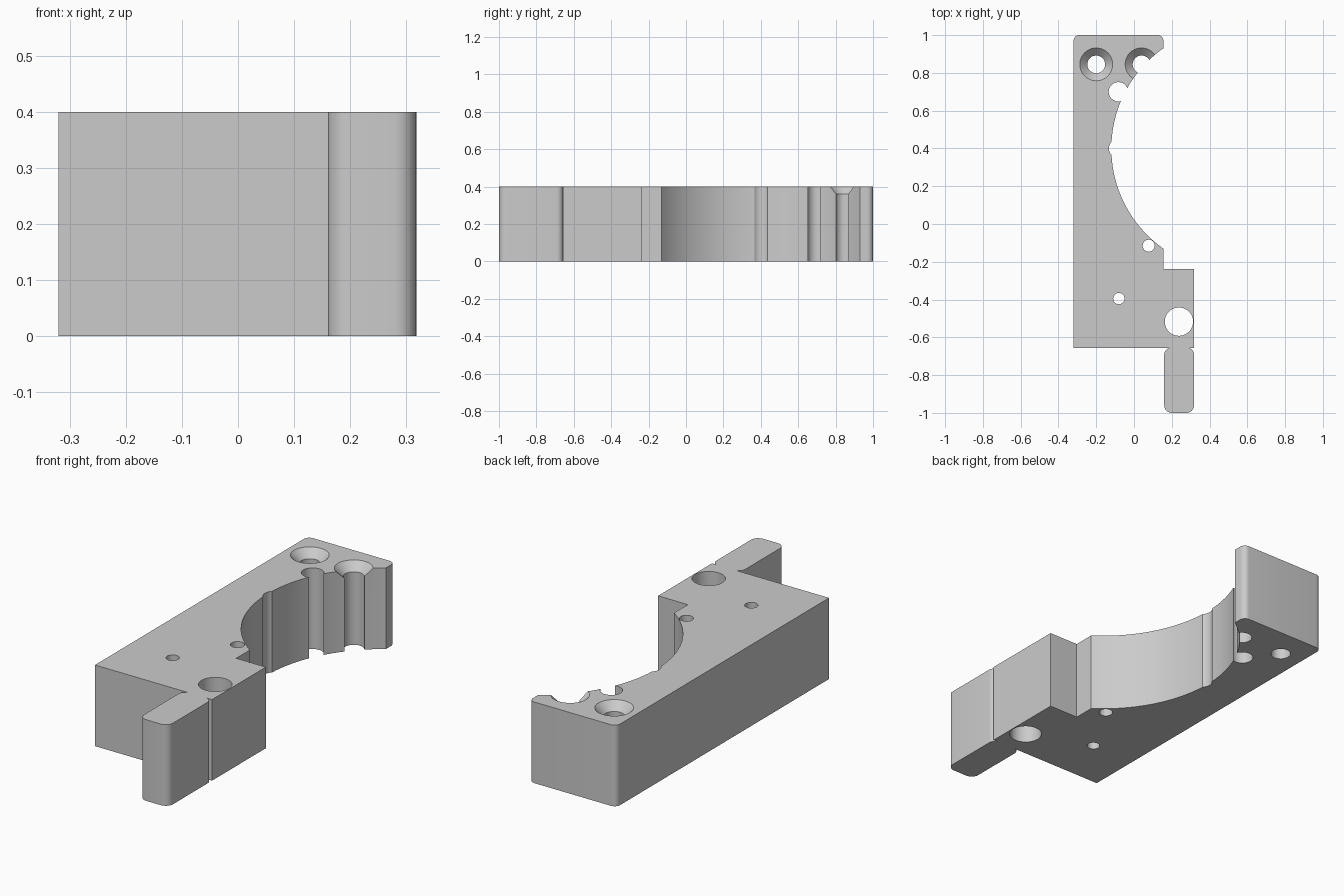
import bpy, bmesh, math

if "Cube" in bpy.data.objects:
    bpy.data.objects.remove(bpy.data.objects["Cube"])

HEIGHT = 0.4

grey = bpy.data.materials.new("machined grey")
grey.diffuse_color = (0.6, 0.6, 0.6, 1)
grey.use_nodes = True
grey.node_tree.nodes["Principled BSDF"].inputs["Base Color"].default_value = grey.diffuse_color


def finish(name, bm):
    bmesh.ops.recalc_face_normals(bm, faces=bm.faces)
    mesh = bpy.data.meshes.new(name)
    bm.to_mesh(mesh)
    bm.free()
    mesh.materials.append(grey)
    obj = bpy.data.objects.new(name, mesh)
    bpy.context.collection.objects.link(obj)
    return obj


def outline(corners, steps=8):
    """Expand (x, y, radius) corners at right angles into rounded points."""
    pts = []
    n = len(corners)
    for i, (x, y, r) in enumerate(corners):
        if r == 0:
            pts.append((x, y))
            continue
        dirs = []
        for px, py, _ in (corners[i - 1], corners[(i + 1) % n]):
            d = math.hypot(px - x, py - y)
            dirs.append(((px - x) / d, (py - y) / d))
        (ax, ay), (bx, by) = dirs
        for k in range(steps + 1):
            t = math.pi / 2 * k / steps
            u, v = r * (1 - math.sin(t)), r * (1 - math.cos(t))
            pts.append((x + ax * u + bx * v, y + ay * u + by * v))
    return pts


def plate(name, corners):
    bm = bmesh.new()
    face = bm.faces.new([bm.verts.new((x, y, 0)) for x, y in outline(corners)])
    top = bmesh.ops.extrude_face_region(bm, geom=[face])["geom"]
    bmesh.ops.translate(bm, vec=(0, 0, HEIGHT),
                        verts=[v for v in top if isinstance(v, bmesh.types.BMVert)])
    return finish(name, bm)


def lathe(name, x, y, profile, sides):
    """Closed solid of revolution from (radius, z) rings."""
    bm = bmesh.new()
    rings = [[bm.verts.new((x + r * math.cos(2 * math.pi * i / sides),
                            y + r * math.sin(2 * math.pi * i / sides), z))
              for i in range(sides)] for r, z in profile]
    for a, b in zip(rings, rings[1:]):
        for i in range(sides):
            j = (i + 1) % sides
            bm.faces.new((a[i], a[j], b[j], b[i]))
    bm.faces.new(rings[0])
    bm.faces.new(rings[-1])
    return finish(name, bm)


def cut(target, x, y, profile, sides=40):
    cutter = lathe("hole_cutter", x, y, profile, sides)
    mod = target.modifiers.new("hole", "BOOLEAN")
    mod.operation = "DIFFERENCE"
    mod.solver = "EXACT"
    mod.object = cutter
    bpy.context.view_layer.objects.active = target
    bpy.ops.object.modifier_apply(modifier=mod.name)
    bpy.data.objects.remove(cutter)


def straight(r):
    return [(r, -0.1), (r, HEIGHT + 0.1)]


# Main block with wider foot at the front right
block = plate("mounting_block", [
    (-0.32, -0.657, 0), (0.318, -0.657, 0), (0.318, -0.237, 0),
    (0.156, -0.237, 0), (0.156, 1, 0.03), (-0.32, 1, 0.03)])

# Large bore cut into the right side
cut(block, 0.528, 0.4, straight(0.648), 128)

# Straight holes: x, y, radius
for x, y, r in ((-0.08, -0.395, 0.03), (0.078, -0.115, 0.032), (0.238, -0.517, 0.075),
                (-0.083, 0.7, 0.051), (-0.083, 0.4, 0.05)):
    cut(block, x, y, straight(r))

# Countersunk screw holes
for x in (-0.2, 0.04):
    cut(block, x, 0.845, [(0.047, -0.1), (0.047, 0.36), (0.087, HEIGHT), (0.087, HEIGHT + 0.1)])

# Rounded tab at the front
tab = plate("front_tab", [
    (0.16, -1, 0.04), (0.318, -1, 0.04), (0.318, -0.656, 0.035), (0.16, -0.656, 0.035)])

for obj in (block, tab):
    bpy.ops.object.select_all(action="DESELECT")
    obj.select_set(True)
    bpy.context.view_layer.objects.active = obj
    bpy.ops.object.shade_smooth_by_angle(angle=math.radians(30))
